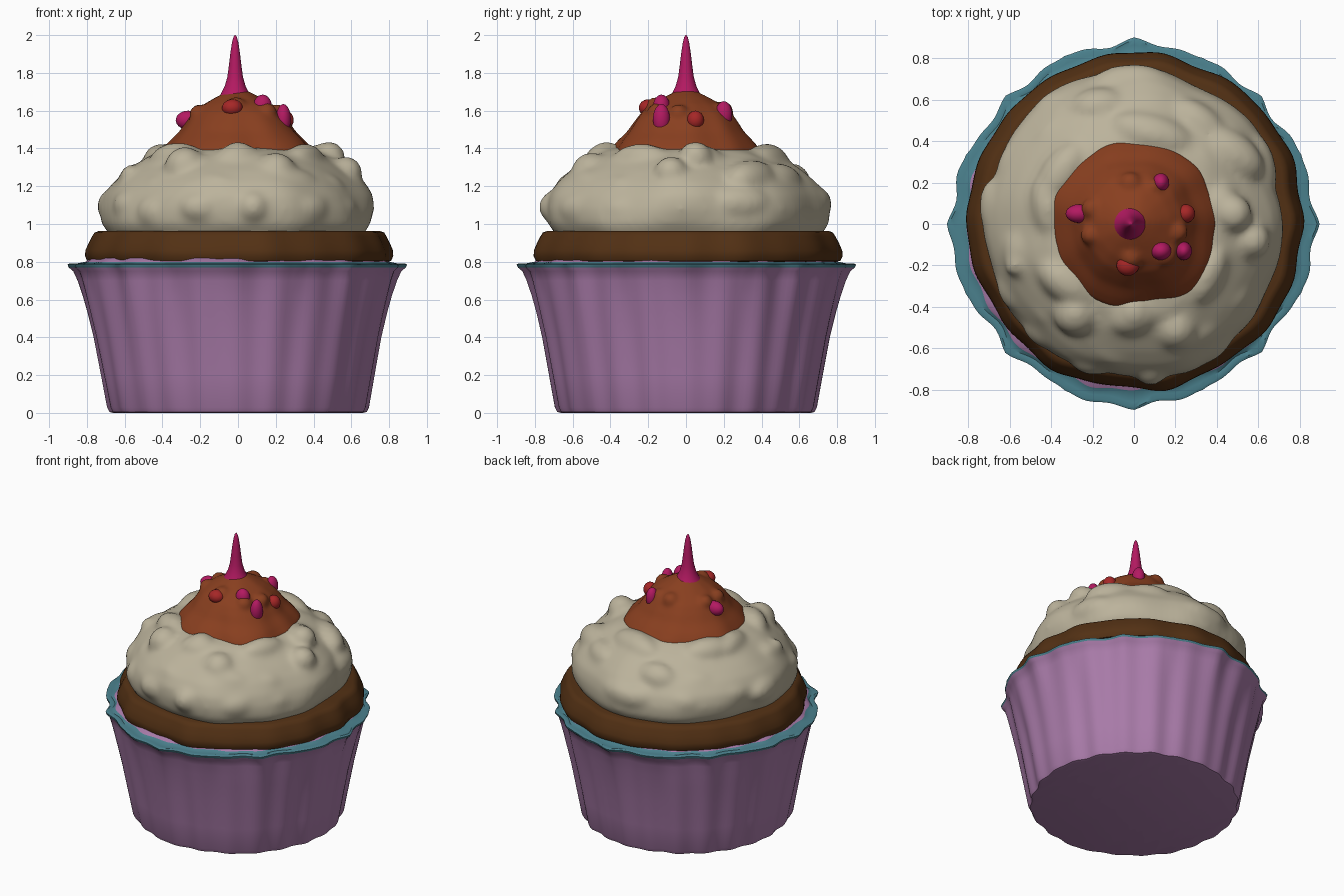
import bpy, bmesh, math, random
from mathutils import Vector, Matrix, noise

if "Cube" in bpy.data.objects:
    bpy.data.objects.remove(bpy.data.objects["Cube"])

random.seed(4)


def material(name, rgb):
    m = bpy.data.materials.new(name)
    m.diffuse_color = (*rgb, 1)
    m.use_nodes = True
    m.node_tree.nodes["Principled BSDF"].inputs["Base Color"].default_value = m.diffuse_color
    return m


PINK = material("paper_pink", (0.40, 0.20, 0.40))
TEAL = material("rim_teal", (0.07, 0.22, 0.27))
CAKE = material("cake_brown", (0.085, 0.03, 0.007))
CREAM = material("cream", (0.50, 0.45, 0.33))
SAUCE = material("sauce_brown", (0.25, 0.05, 0.014))
MAGENTA = material("magenta", (0.45, 0.01, 0.12))
RED = material("red", (0.38, 0.02, 0.02))


def lathe(bm, profile, wobble, n=96, center=(0, 0)):
    """Revolve (radius, z) points; wobble(angle, z) scales the radius."""
    rings = []
    for r, z in profile:
        ring = []
        for i in range(n):
            a = 2 * math.pi * i / n
            rr = r * wobble(a, z)
            ring.append(bm.verts.new((center[0] + rr * math.cos(a),
                                      center[1] + rr * math.sin(a), z)))
        rings.append(ring)
    for lo, hi in zip(rings, rings[1:]):
        for i in range(n):
            j = (i + 1) % n
            bm.faces.new((lo[i], lo[j], hi[j], hi[i]))
    bm.faces.new(rings[0][::-1])
    bm.faces.new(rings[-1])


def blob(bm, pos, size, turn=0.0):
    m = (Matrix.Translation(pos) @ Matrix.Rotation(turn, 4, 'Z')
         @ Matrix.Diagonal((*size, 1)))
    bmesh.ops.create_icosphere(bm, subdivisions=3, radius=1, matrix=m)


def finish(name, bm, mats, voxel=0, smooth=6, angle=40):
    bmesh.ops.recalc_face_normals(bm, faces=bm.faces)
    me = bpy.data.meshes.new(name)
    bm.to_mesh(me)
    bm.free()
    for m in mats:
        me.materials.append(m)
    ob = bpy.data.objects.new(name, me)
    bpy.context.collection.objects.link(ob)
    if voxel:
        # fuse overlapping lumps into one soft skin
        r = ob.modifiers.new("fuse", 'REMESH')
        r.mode, r.voxel_size, r.use_smooth_shade = 'VOXEL', voxel, True
        s = ob.modifiers.new("soften", 'SMOOTH')
        s.factor, s.iterations = 0.5, smooth
    else:
        for o in bpy.context.selected_objects:
            o.select_set(False)
        ob.select_set(True)
        bpy.context.view_layer.objects.active = ob
        bpy.ops.object.shade_smooth_by_angle(angle=math.radians(angle))
    return ob


def ripple(a, seed, freq=2.0, z=0.0):
    return noise.noise(Vector((math.cos(a) * freq + seed, math.sin(a) * freq, z)))


# Paper cup: pleats, flaring into a gently pointed teal rim
def pleats(a, z):
    t = min(max(z / 0.79, 0), 1)
    fold = 0.009 * math.cos(24 * a) + 0.022 * ripple(a, 3, 4, z * 0.8)
    points = (1 - abs(math.sin(8 * a))) - 0.36
    flare = t ** 5 * (0.026 * points + 0.018 * math.cos(4 * a))
    if z > 0.795:
        flare = 0
    return 1 + fold + flare


bm = bmesh.new()
lathe(bm, [(0.655, 0), (0.675, 0.005), (0.687, 0.03), (0.718, 0.2), (0.755, 0.4),
           (0.784, 0.53), (0.805, 0.62), (0.825, 0.70), (0.841, 0.75),
           (0.861, 0.770), (0.865, 0.785), (0.852, 0.792), (0.83, 0.788),
           (0.80, 0.80), (0.775, 0.82), (0.70, 0.83)], pleats, n=192)
for f in bm.faces:
    c = f.calc_center_median()
    if 0.762 < c.z < 0.794 and c.xy.length > 0.79:
        f.material_index = 1
finish("paper_cup", bm, [PINK, TEAL])

# Cake band
bm = bmesh.new()
lathe(bm, [(0.76, 0.795), (0.80, 0.805), (0.812, 0.83), (0.81, 0.86), (0.793, 0.90),
           (0.775, 0.935), (0.762, 0.955), (0.74, 0.963), (0.5, 0.965)],
      lambda a, z: 1 + 0.03 * ripple(a, 8, 3, z) + 0.006 * math.cos(18 * a),
      n=144, center=(0.008, 0.015))
finish("cake", bm, [CAKE])

# Frosting: domed core with broad lumps fused together
bm = bmesh.new()
lathe(bm, [(0.67, 0.93), (0.685, 0.96), (0.71, 1.0), (0.715, 1.08), (0.70, 1.15),
           (0.655, 1.22), (0.59, 1.28), (0.50, 1.345), (0.41, 1.39), (0.2, 1.43)],
      lambda a, z: 1 + 0.06 * ripple(a, 15, 2.5, z * 3) + 0.045 * math.sin(a) ** 2,
      center=(0.005, 0.0))
for x, y, z, r in [(0.08, -0.69, 1.09, 0.09), (-0.57, -0.2, 1.26, 0.055),
                   (0.48, 0.05, 1.35, 0.09), (0.57, -0.08, 1.27, 0.09),
                   (-0.28, -0.43, 1.30, 0.11), (0.20, -0.5, 1.27, 0.11),
                   (0.0, -0.42, 1.35, 0.09)]:
    blob(bm, (x, y, z), (r, r, r))
for radius, z, count, size in [(0.64, 1.09, 14, 0.09), (0.56, 1.20, 11, 0.10),
                               (0.42, 1.315, 8, 0.095)]:
    for i in range(count):
        a = 2 * math.pi * (i + random.uniform(-0.3, 0.3)) / count
        s = size * random.uniform(0.85, 1.15)
        blob(bm, (radius * math.cos(a), radius * 1.04 * math.sin(a),
                  z + random.uniform(-0.03, 0.03)),
             (s, s * random.uniform(1.2, 2.0), s), a + random.uniform(-0.4, 0.4))
finish("frosting", bm, [CREAM], voxel=0.018, smooth=14)

# Sauce cap: peaked mound with soft lumps
bm = bmesh.new()
lathe(bm, [(0.40, 1.35), (0.405, 1.39), (0.365, 1.44), (0.315, 1.49), (0.28, 1.54),
           (0.24, 1.59), (0.18, 1.635), (0.11, 1.675), (0.04, 1.71)],
      lambda a, z: 1 + 0.10 * ripple(a, 22, 2, z * 3), n=64)
for i in range(7):
    a = 2 * math.pi * i / 7 + random.uniform(-0.2, 0.2)
    r = random.uniform(0.15, 0.22)
    s = random.uniform(0.05, 0.065)
    blob(bm, (r * math.cos(a), r * math.sin(a), 1.69 - 0.5 * r), (s, s, s))
finish("sauce_cap", bm, [SAUCE], voxel=0.014, smooth=7)

# Spike on top
bm = bmesh.new()
lathe(bm, [(0.10, 1.65), (0.075, 1.69), (0.055, 1.73), (0.041, 1.78), (0.033, 1.84),
           (0.026, 1.90), (0.017, 1.96), (0.009, 1.99), (0.002, 2.0)],
      lambda a, z: 1, n=32, center=(-0.015, 0))
finish("top_spike", bm, [MAGENTA], angle=60)

# Sprinkles
for i, (pos, size, mat) in enumerate([
        ((-0.265, 0.05, 1.55), (0.065, 0.045, 0.05), MAGENTA),
        ((0.13, 0.20, 1.58), (0.04, 0.045, 0.07), MAGENTA),
        ((0.25, 0.05, 1.55), (0.045, 0.045, 0.05), RED),
        ((0.24, -0.13, 1.555), (0.04, 0.045, 0.08), MAGENTA),
        ((0.13, -0.13, 1.62), (0.05, 0.045, 0.065), MAGENTA),
        ((-0.03, -0.20, 1.615), (0.055, 0.05, 0.045), RED)]):
    bm = bmesh.new()
    blob(bm, pos, size)
    finish(f"sprinkle_{i + 1}", bm, [mat], angle=60)
